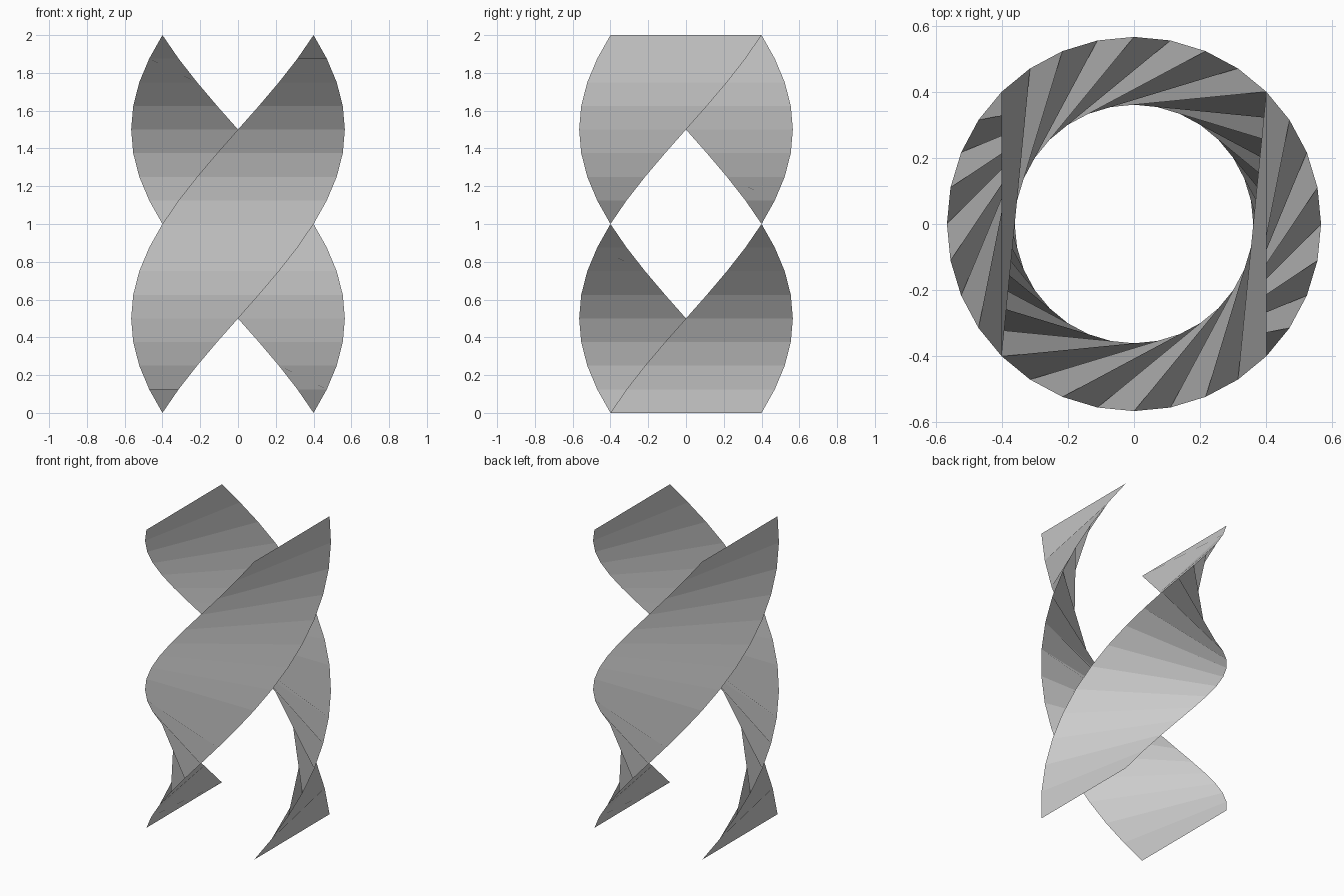
import bpy
import bmesh
from math import sin, cos, pi

if "Cube" in bpy.data.objects:
    bpy.data.objects.remove(bpy.data.objects["Cube"])

HEIGHT, STEPS = 2.0, 16
RADIUS = 0.4 * 2 ** 0.5      # corner radius of a 0.8 square
TWIST = pi                   # half a turn, counter-clockwise going up


def twisted_ribbon(name, start):
    """A flat side of a square column, twisted about z in straight steps."""
    bm = bmesh.new()
    rows = []
    for i in range(STEPS + 1):
        t = i / STEPS
        mid = start + TWIST * t
        rows.append([bm.verts.new((RADIUS * cos(a), RADIUS * sin(a), HEIGHT * t))
                     for a in (mid - pi / 4, mid + pi / 4)])
    for (a, b), (a2, b2) in zip(rows, rows[1:]):
        bm.faces.new((a, b, b2, a2))
    mesh = bpy.data.meshes.new(name)
    bm.to_mesh(mesh)
    bm.free()
    obj = bpy.data.objects.new(name, mesh)
    bpy.context.collection.objects.link(obj)
    return obj


# Two opposite ribbons forming the double helix
twisted_ribbon("left_ribbon", pi)
twisted_ribbon("right_ribbon", 0.0)
